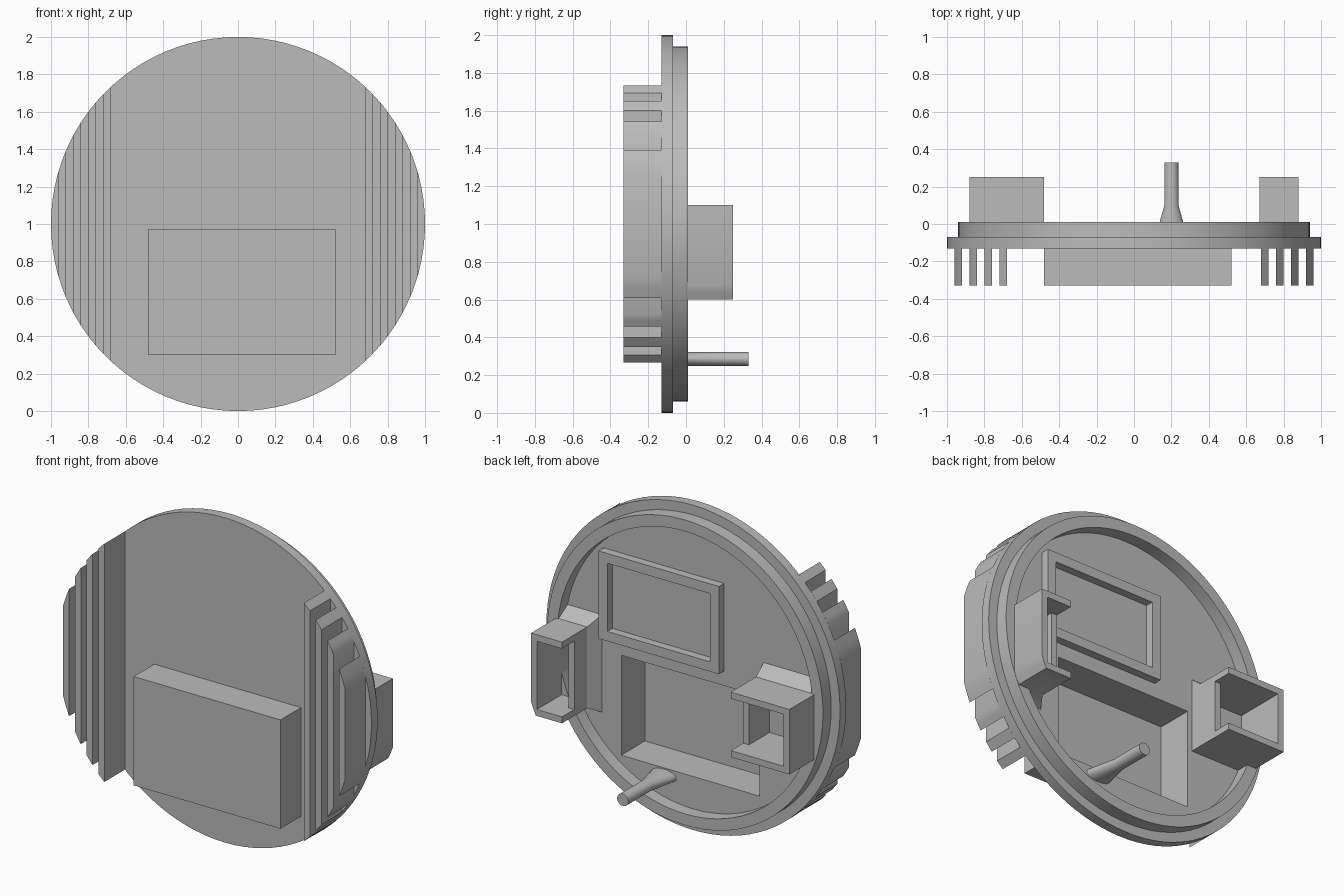
import bpy, bmesh, math

cube = bpy.data.objects.get("Cube")
if cube:
    bpy.data.objects.remove(cube, do_unlink=True)

grey = bpy.data.materials.new("plain grey")
grey.use_nodes = True
COLOUR = (0.5, 0.5, 0.5, 1)
grey.diffuse_color = COLOUR
grey.node_tree.nodes["Principled BSDF"].inputs["Base Color"].default_value = COLOUR

FLOOR = -0.07      # inner face of the plate
FRONT = -0.13      # outer face of the plate
DEEP = -0.33       # front of the fins and the housing


def loft(name, sections):
    """Skin a list of (y, [(x, z), ...]) sections and cap both ends."""
    bm = bmesh.new()
    rings = [[bm.verts.new((x, y, z)) for x, z in pts] for y, pts in sections]
    count = len(rings[0])
    for a, b in zip(rings, rings[1:]):
        for i in range(count):
            j = (i + 1) % count
            bm.faces.new((a[i], a[j], b[j], b[i]))
    bm.faces.new(rings[0])
    bm.faces.new(rings[-1])
    bmesh.ops.recalc_face_normals(bm, faces=bm.faces[:])
    mesh = bpy.data.meshes.new(name)
    bm.to_mesh(mesh)
    bm.free()
    mesh.materials.append(grey)
    obj = bpy.data.objects.new(name, mesh)
    bpy.context.collection.objects.link(obj)
    return obj


def prism(name, pts, y0, y1):
    return loft(name, [(y0, pts), (y1, pts)])


def rect(x0, x1, z0, z1):
    return [(x0, z0), (x1, z0), (x1, z1), (x0, z1)]


def oval(rx, rz, cx=0, cz=1, n=96):
    steps = [2 * math.pi * i / n for i in range(n)]
    return [(cx + rx * math.cos(a), cz + rz * math.sin(a)) for a in steps]


def combine(obj, tool, operation):
    """Apply a boolean and discard the tool."""
    mod = obj.modifiers.new("cut", "BOOLEAN")
    mod.operation = operation
    mod.solver = "EXACT"
    mod.object = tool
    tool.hide_render = True
    bpy.context.view_layer.objects.active = obj
    bpy.ops.object.modifier_apply(modifier=mod.name)
    bpy.data.objects.remove(tool, do_unlink=True)


# Round plate with the hollow housing on its front
plate = prism("plate", oval(1, 1), FRONT, FLOOR)
combine(plate, prism("housing", rect(-0.48, 0.52, 0.3, 0.97), DEEP, -0.1), "UNION")
combine(plate, prism("pocket", rect(-0.45, 0.49, 0.33, 0.945), -0.3, 0), "DIFFERENCE")

# Raised rim behind the plate
rim = prism("rim", oval(0.94, 0.94), FLOOR, 0.01)
combine(rim, prism("rim_bore", oval(0.87, 0.87), -0.2, 0.2), "DIFFERENCE")
parts = [plate, rim]

# Upright fins, their ends following the plate's edge
for side, label in ((1, "left"), (-1, "right")):
    for k in range(4):
        xs = [0.68 + 0.08 * k + 0.02 * i for i in range(3)]
        top = [(side * x, 1 + math.sqrt(1 - x * x)) for x in xs]
        low = [(x, 2 - z) for x, z in reversed(top)]
        parts.append(prism(f"{label}_fin_{k + 1}", top + low, DEEP, FRONT))

# Rectangular frame on the inner face
frame = prism("frame", rect(-0.21, 0.61, 1.035, 1.575), FLOOR, -0.02)
combine(frame, prism("frame_hole", rect(-0.15, 0.55, 1.095, 1.515), -0.2, 0.2), "DIFFERENCE")
parts.append(frame)

# Peg with a flared foot
foot = [(FLOOR, 0.085), (0.1, 0.038), (0.33, 0.038)]
parts.append(loft("peg", [(y, oval(rx, 0.037, 0.2, 0.285, 32)) for y, rx in foot]))


def bracket(name, x0, x1, z0, z1, base, notch):
    """Open box with a flared foot and a slot in its inward wall."""
    wall = 0.04
    obj = prism(name, rect(x0, x1, z0, z1), FLOOR, 0.25)
    flare = loft("flare", [(FLOOR, rect(*base)), (0.005, rect(x0, x1, z0, z1))])
    combine(obj, flare, "UNION")
    inside = rect(x0 + wall, x1 - wall, z0 + wall, z1 - wall)
    combine(obj, prism("inside", inside, -0.2, 0.4), "DIFFERENCE")
    slot = rect(notch - 0.06, notch + 0.06, z0 + wall, z1 - wall)
    combine(obj, prism("slot", slot, 0.13, 0.4), "DIFFERENCE")
    combine(obj, prism("limit", oval(0.938, 0.938), -0.2, 0.4), "INTERSECT")
    parts.append(obj)


bracket("left_bracket", 0.67, 0.88, 0.6, 1.1, (0.62, 0.88, 0.56, 1.16), 0.67)
bracket("right_bracket", -0.88, -0.48, 0.7, 1.1, (-0.88, -0.48, 0.7, 1.16), -0.48)

# Smooth the round walls and keep the edges crisp
bpy.ops.object.select_all(action="DESELECT")
for obj in parts:
    obj.select_set(True)
bpy.context.view_layer.objects.active = plate
bpy.ops.object.shade_smooth_by_angle(angle=math.radians(30))
